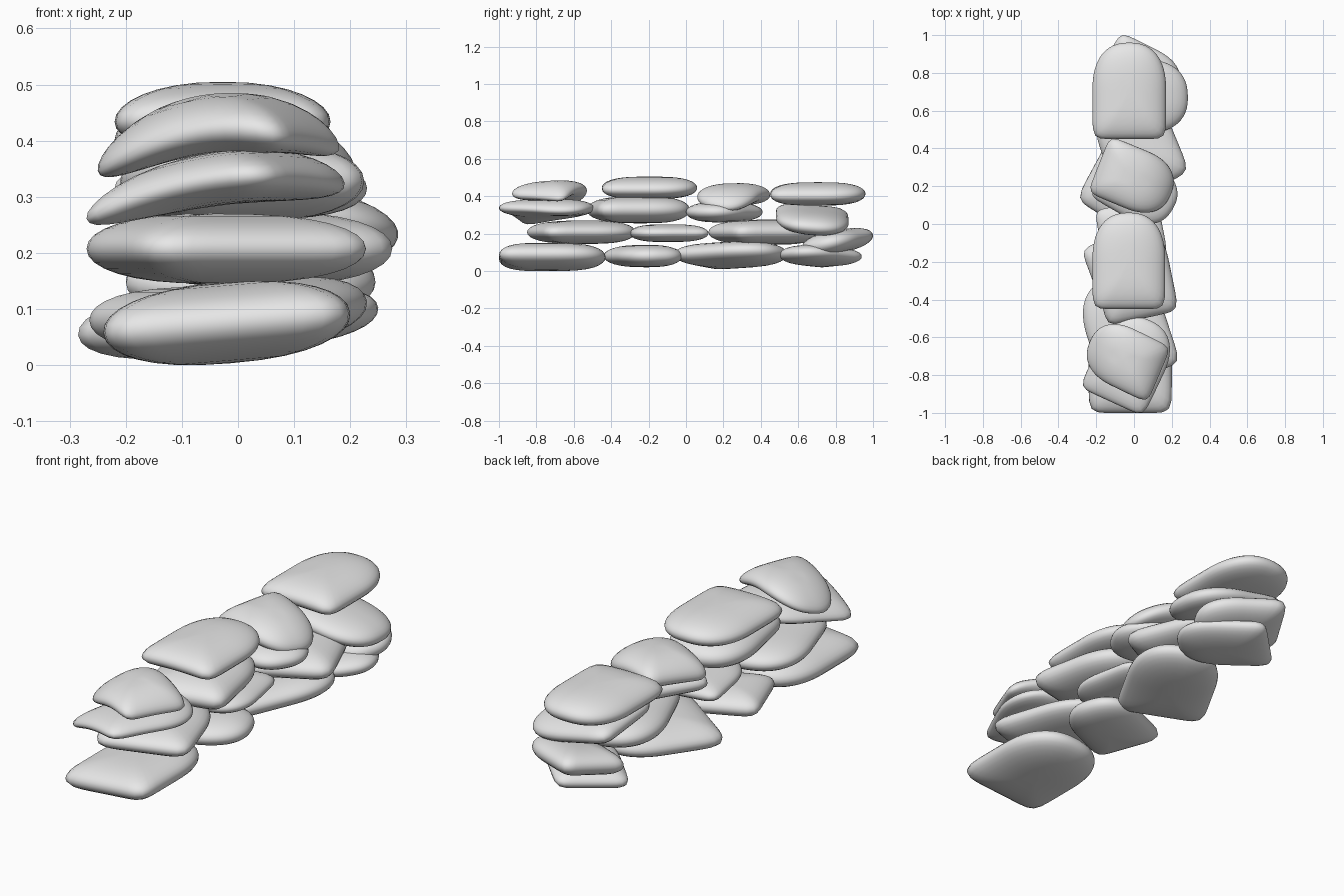
import bpy
import math
from mathutils import Matrix, Vector

default_cube = bpy.data.objects.get("Cube")
if default_cube:
    bpy.data.objects.remove(default_cube, do_unlink=True)

# One pale grey for all the stones
stone_grey = bpy.data.materials.new("pale_stone_grey")
stone_grey.use_nodes = True
grey = (0.8, 0.8, 0.8, 1)
stone_grey.diffuse_color = grey
stone_grey.node_tree.nodes["Principled BSDF"].inputs["Base Color"].default_value = grey

SEGMENTS = 56
RINGS = 16
LENGTH = 1.3  # each stone is longer than wide before it is turned


def signed_power(value, exponent):
    return math.copysign(abs(value) ** exponent, value)


def outline(angle):
    """D-shaped plan: square corners towards -y, rounded towards +y."""
    c, s = math.cos(angle), math.sin(angle)
    power = 9 if s < 0 else 2.4
    radius = (abs(c) ** power + abs(s) ** power) ** (-1 / power)
    return c * radius, s * radius * LENGTH


def pillow_points():
    """Pillow with thin sides and blunt ends: bottom pole, rings, top pole."""
    points = [Vector((0, 0, -1))]
    for ring in range(1, RINGS):
        lift = math.pi * (ring / RINGS - 0.5)
        side_spread = math.cos(lift) ** 0.85
        end_spread = math.cos(lift) ** 0.65
        height = signed_power(math.sin(lift), 0.95)
        for segment in range(SEGMENTS):
            x, y = outline(math.tau * segment / SEGMENTS)
            points.append(Vector((x * side_spread, y * end_spread, height)))
    points.append(Vector((0, 0, 1)))
    return points


def pillow_faces():
    top = (RINGS - 1) * SEGMENTS + 1
    faces = []
    for a in range(SEGMENTS):
        b = (a + 1) % SEGMENTS
        faces.append((0, b + 1, a + 1))
        for ring in range(RINGS - 2):
            low = ring * SEGMENTS + 1
            high = low + SEGMENTS
            faces.append((low + a, low + b, high + b, high + a))
        last = top - SEGMENTS
        faces.append((last + a, last + b, top))
    return faces


POINTS = pillow_points()
FACES = pillow_faces()


def stone(name, x_span, y_span, z_span, yaw=0, roll=0, pitch=0, arch=0):
    """Turn and tilt a pillow, then fit it to the given spans.

    yaw turns the plan, positive roll lowers the +x end,
    positive pitch raises the +y end and arch bends both x ends down.
    """
    spans = (x_span, y_span, z_span)
    size = [high - low for low, high in spans]
    flat = Matrix.Diagonal((size[0] / 2, size[0] / 2, size[2] / 2))
    turn = Matrix.Rotation(math.radians(yaw), 3, "Z")
    tilt = (Matrix.Rotation(math.radians(pitch), 3, "X")
            @ Matrix.Rotation(math.radians(roll), 3, "Y"))
    points = [tilt @ flat @ turn @ point for point in POINTS]
    for point in points:
        point.z -= arch * point.x ** 2
    for axis, (low, high) in enumerate(spans):
        smallest = min(point[axis] for point in points)
        largest = max(point[axis] for point in points)
        scale = (high - low) / (largest - smallest)
        for point in points:
            point[axis] = low + (point[axis] - smallest) * scale

    mesh = bpy.data.meshes.new(name)
    mesh.from_pydata(points, [], FACES)
    mesh.materials.append(stone_grey)
    mesh.polygons.foreach_set("use_smooth", [True] * len(mesh.polygons))
    mesh.update()
    obj = bpy.data.objects.new(name, mesh)
    bpy.context.collection.objects.link(obj)


# Bottom course, front to back
stone("bottom_front_stone", (-.24, .2), (-1, -.43), (0, .15), roll=-5)
stone("bottom_front_middle_stone", (-.265, .18), (-.44, -.02), (.02, .14), yaw=-68)
stone("bottom_back_middle_stone", (-.285, .23), (-.06, .54), (.01, .16), yaw=-30, roll=-6)
stone("bottom_back_stone", (-.2, .25), (.5, .94), (.02, .14), yaw=-135, roll=-5)

# Second course
stone("second_front_stone", (-.27, .228), (-.85, -.27), (.145, .27), yaw=18)
stone("second_front_middle_stone", (-.2, .17), (-.3, .12), (.155, .25), yaw=-170)
stone("second_back_middle_stone", (-.2, .275), (.12, .72), (.14, .275), yaw=25)
stone("second_back_stone", (-.2, .245), (.62, 1), (.08, .23), yaw=-118, pitch=9)

# Third course
stone("third_front_stone", (-.27, .19), (-1, -.49), (.25, .385), yaw=-25, roll=-7, arch=.7)
stone("third_front_middle_stone", (-.21, .225), (-.53, .02), (.255, .4), yaw=12)
stone("third_back_middle_stone", (-.22, .23), (0, .41), (.26, .37), yaw=-120)
stone("third_back_stone", (-.18, .285), (.48, .87), (.19, .36), yaw=-88, roll=13, pitch=-6)

# Top course
stone("top_front_stone", (-.25, .18), (-.93, -.53), (.335, .485), yaw=66, roll=-9, pitch=5, arch=1.1)
stone("top_front_middle_stone", (-.22, .165), (-.45, .06), (.385, .505), arch=.3)
stone("top_back_middle_stone", (-.23, .21), (.06, .45), (.32, .47), yaw=-112, roll=5, pitch=1, arch=.7)
stone("top_back_stone", (-.22, .17), (.45, .96), (.35, .475), arch=.3)
